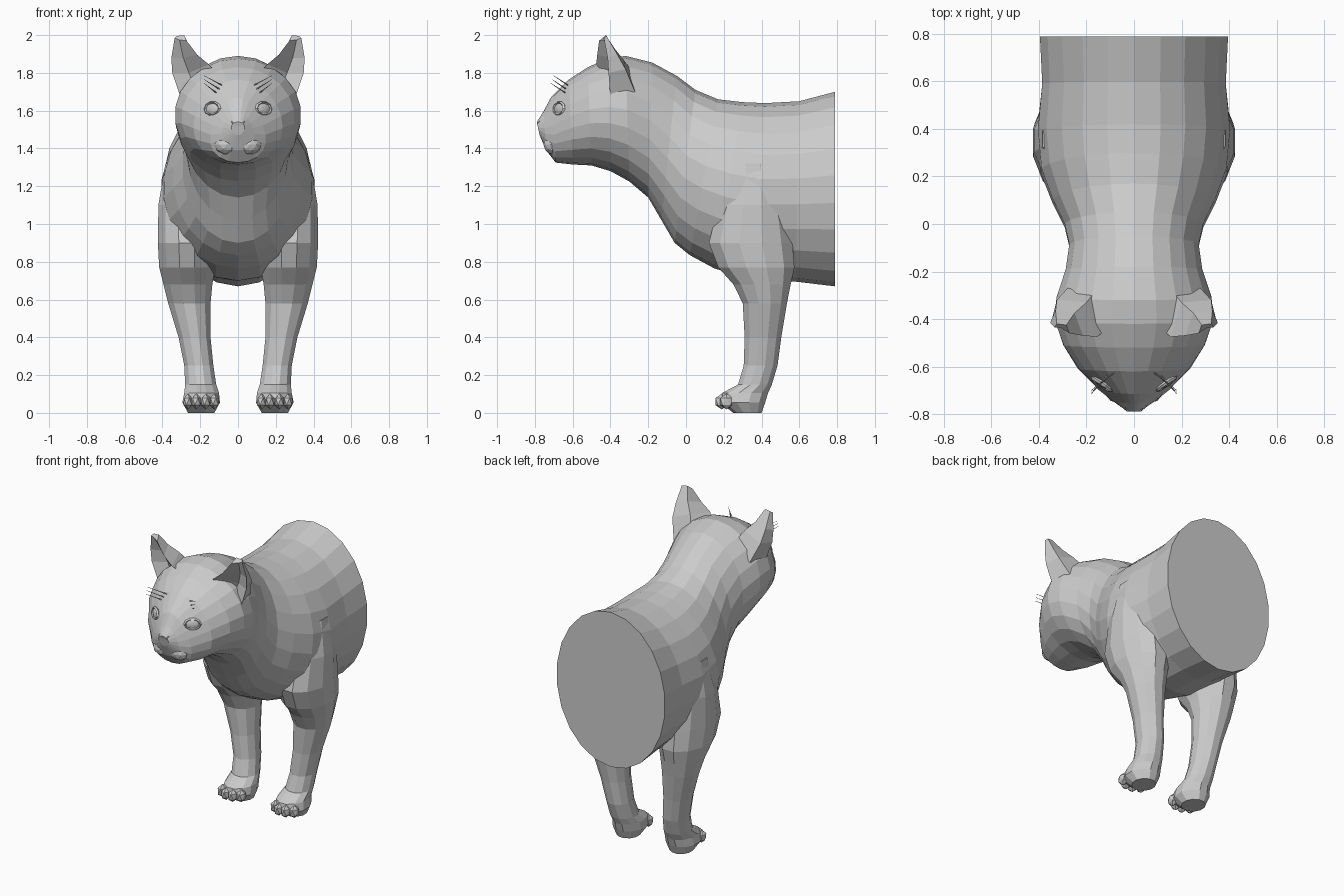
import bpy, bmesh
from math import sin, cos, pi
from mathutils import Vector
from mathutils.bvhtree import BVHTree

if "Cube" in bpy.data.objects:
    bpy.data.objects.remove(bpy.data.objects["Cube"])


def loft(name, rings):
    """Closed flat-shaded mesh skinned over equal-length point rings."""
    bm = bmesh.new()
    rows = [[bm.verts.new(p) for p in r] for r in rings]
    n = len(rows[0])
    for a, b in zip(rows, rows[1:]):
        for i in range(n):
            j = (i + 1) % n
            bm.faces.new((a[i], a[j], b[j], b[i]))
    bm.faces.new(rows[0])
    bm.faces.new(rows[-1])
    bmesh.ops.recalc_face_normals(bm, faces=bm.faces[:])
    me = bpy.data.meshes.new(name)
    bm.to_mesh(me)
    bm.free()
    ob = bpy.data.objects.new(name, me)
    bpy.context.collection.objects.link(ob)
    return ob


def blob(name, loc, scale, sub=1, facing=None):
    bpy.ops.mesh.primitive_ico_sphere_add(subdivisions=sub, radius=1, location=loc)
    ob = bpy.context.object
    ob.name = name
    ob.scale = scale
    if facing:
        ob.rotation_euler = Vector(facing).to_track_quat('Z', 'Y').to_euler()
    return ob


# Torso, neck and head: top y,z / bottom y,z / half width / narrowing to the top
SPINE = [
    (-.79, 1.54, -.775, 1.47, .035, -.2),
    (-.755, 1.595, -.74, 1.39, .085, .3),
    (-.715, 1.67, -.69, 1.325, .14, .35),
    (-.62, 1.765, -.60, 1.315, .235, .12),
    (-.52, 1.83, -.50, 1.31, .30, .03),
    (-.42, 1.875, -.40, 1.28, .335, 0),
    (-.32, 1.89, -.30, 1.225, .33, 0),
    (-.18, 1.855, -.20, 1.14, .29, 0),
    (-.05, 1.785, -.13, 1.02, .275, 0),
    (.05, 1.71, -.06, .90, .295, 0),
    (.17, 1.66, .02, .835, .345, 0),
    (.30, 1.645, .15, .765, .395, .03),
    (.42, 1.64, .37, .70, .41, .03),
    (.60, 1.65, .58, .695, .39, 0),
    (.79, 1.70, .79, .67, .40, 0),
]
N = 22


def spine_ring(yt, zt, yb, zb, w, egg):
    pts = []
    for i in range(N):
        a = 2 * pi * i / N + pi / 2
        t = (sin(a) + 1) / 2
        pts.append((w * cos(a) * (1 - egg * sin(a)), yb + (yt - yb) * t, zb + (zt - zb) * t))
    return pts


body = loft("body", [spine_ring(*r) for r in SPINE])
bm = bmesh.new()
bm.from_mesh(body.data)
skin = BVHTree.FromBMesh(bm)
bm.free()


def on_face(x, z):
    hit = skin.ray_cast(Vector((x, -3, z)), Vector((0, 1, 0)))[0]
    return hit if hit else Vector((x, -.65, z))


# Front legs: height, inner x, outer x, front y, back y
LEG = [
    (1.32, .15, .385, .24, .48),
    (1.10, .14, .422, .17, .53),
    (.90, .12, .425, .12, .565),
    (.77, .12, .418, .17, .575),
    (.68, .135, .395, .25, .555),
    (.58, .145, .37, .30, .535),
    (.40, .145, .315, .31, .505),
    (.25, .13, .285, .305, .485),
    (.15, .115, .28, .275, .455),
    (.105, .10, .285, .19, .435),
    (.055, .095, .295, .18, .42),
    (.0, .125, .265, .25, .40),
]


def leg_ring(s, z, x0, x1, y0, y1):
    pts = []
    for i in range(12):
        a = 2 * pi * (i + .5) / 12
        pts.append((s * ((x0 + x1) / 2 + (x1 - x0) / 2 * cos(a) * 1.03),
                    (y0 + y1) / 2 + (y1 - y0) / 2 * sin(a) * 1.03, z))
    return pts


# Ears: rows from base to tip, each outer rim, outer back, inner back, inner rim, hollow
EAR = [
    [(.30, -.40, 1.66), (.28, -.27, 1.70), (.16, -.28, 1.80), (.11, -.44, 1.80), (.22, -.38, 1.70)],
    [(.348, -.41, 1.80), (.325, -.32, 1.82), (.20, -.33, 1.87), (.155, -.475, 1.845), (.26, -.365, 1.80)],
    [(.353, -.415, 1.88), (.33, -.365, 1.90), (.25, -.375, 1.925), (.215, -.47, 1.895), (.29, -.39, 1.88)],
    [(.335, -.435, 1.985), (.325, -.42, 1.995), (.285, -.425, 2.0), (.272, -.46, 1.97), (.31, -.435, 1.975)],
]

for s, side in ((1, "left"), (-1, "right")):
    # Leg is fused into the body
    leg = loft("leg", [leg_ring(s, *r) for r in LEG])
    mod = body.modifiers.new("fuse", 'BOOLEAN')
    mod.operation = 'UNION'
    mod.solver = 'EXACT'
    mod.object = leg
    bpy.context.view_layer.objects.active = body
    bpy.ops.object.modifier_apply(modifier=mod.name)
    bpy.data.objects.remove(leg)

    loft("ear_" + side, [[(s * x, y, z) for x, y, z in row] for row in EAR])

    # Toes
    for k, (x, y) in enumerate(((.125, .215), (.17, .19), (.22, .19), (.265, .215))):
        blob(f"toe_{side}_{k}", (s * x, y, .06), (.028, .04, .042))

    # Eye with a raised lid rim
    p = on_face(s * .135, 1.61)
    out = (s * .55, -.8, .1)
    blob("eye_" + side, p, (.042, .03, .012), 2, out)
    bpy.ops.mesh.primitive_torus_add(major_segments=10, minor_segments=4,
                                     major_radius=1, minor_radius=.2, location=p)
    lid = bpy.context.object
    lid.name = "eyelid_" + side
    lid.scale = (.046, .034, .05)
    lid.rotation_euler = Vector(out).to_track_quat('Z', 'Y').to_euler()

    # Muzzle pad
    blob("muzzle_pad_" + side, (s * .06, -.70, 1.42), (.065, .055, .055), 2)

    # Brow whiskers
    for k in range(3):
        a = on_face(s * (.085 + .015 * k), 1.735 - .02 * k)
        b = Vector((s * (.165 + .015 * k), -.70 - .008 * k, 1.785 - .02 * k))
        b.x = s * .18
        d = b - a
        bpy.ops.mesh.primitive_cone_add(vertices=3, radius1=.004, radius2=.001, depth=d.length,
                                        location=(a + b) / 2,
                                        rotation=d.to_track_quat('Z', 'Y').to_euler())
        bpy.context.object.name = f"brow_whisker_{side}_{k}"

# Nose wedge
loft("nose", [[(-.04, -.765, 1.55), (.04, -.765, 1.55), (.012, -.75, 1.47), (-.012, -.75, 1.47)],
              [(-.03, -.79, 1.535), (.03, -.79, 1.535), (.01, -.775, 1.48), (-.01, -.775, 1.48)]])
